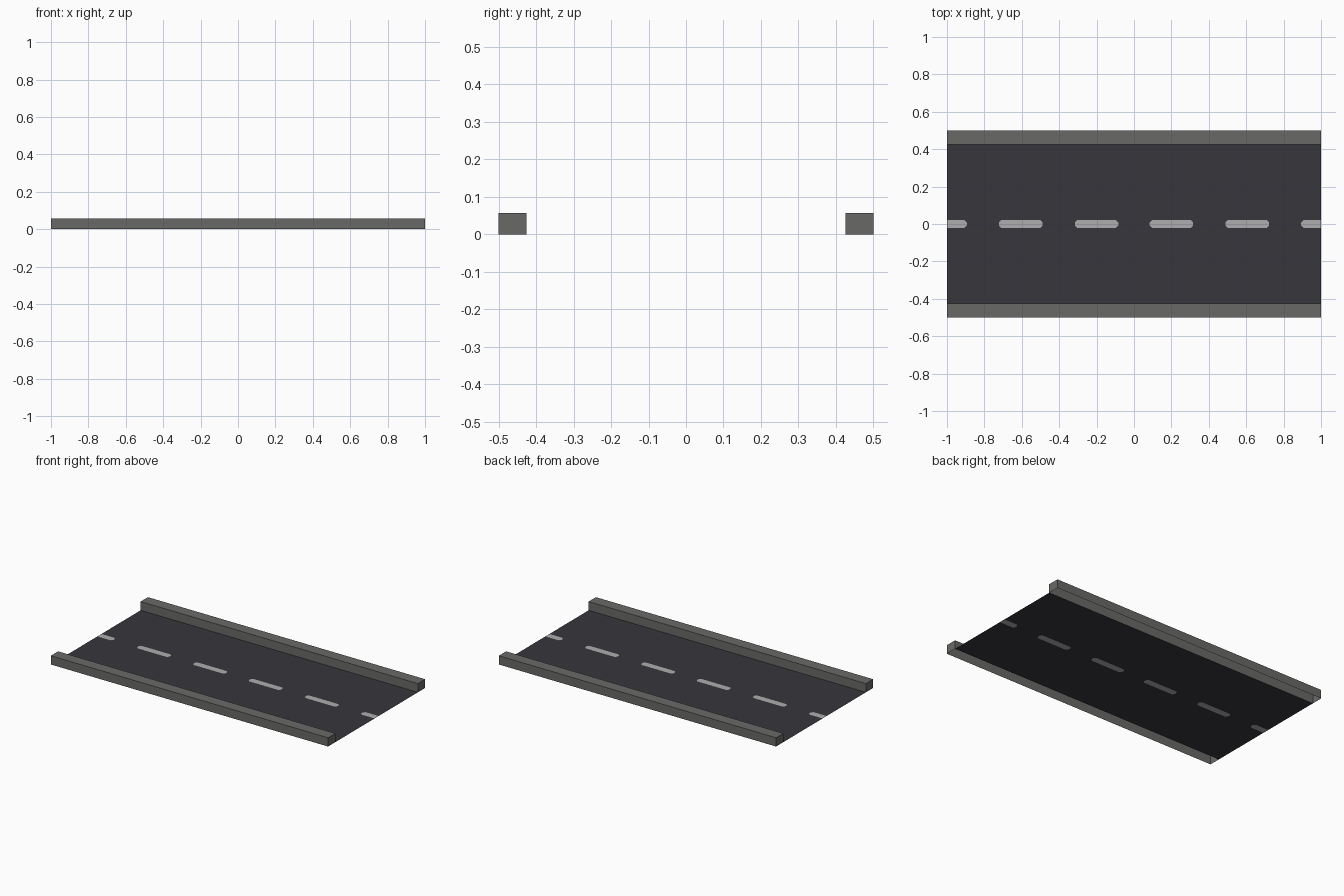
import bpy, bmesh

if "Cube" in bpy.data.objects:
    bpy.data.objects.remove(bpy.data.objects["Cube"])

ROAD_Y, EDGE_Y, CURB_H = 0.425, 0.5, 0.057
HALF, CHAMFER = 0.021, 0.012       # dash half width, clipped corner
DASHES = [-1.01, -0.605, -0.2, 0.2, 0.605, 1.01]
DASH_HALF = 0.116


def material(name, rgb):
    def lin(c):
        c /= 255
        return c / 12.92 if c <= 0.04045 else ((c + 0.055) / 1.055) ** 2.4
    m = bpy.data.materials.new(name)
    m.diffuse_color = (*[lin(c) for c in rgb], 1)
    m.use_nodes = True
    m.node_tree.nodes["Principled BSDF"].inputs["Base Color"].default_value = m.diffuse_color
    return m


asphalt = material("asphalt", (55, 54, 60))
paint = material("white_paint", (174, 174, 174))
concrete = material("curb_concrete", (105, 105, 103))


def finish(bm, name, mats):
    me = bpy.data.meshes.new(name)
    bm.to_mesh(me)
    bm.free()
    for m in mats:
        me.materials.append(m)
    ob = bpy.data.objects.new(name, me)
    bpy.context.collection.objects.link(ob)
    return ob


def dash_end(x, inward):
    """Clipped end of a dash, listed from low y to high y."""
    if abs(x) >= 1:                # dash runs off the tile
        x = max(-1, min(1, x))
        return [(x, -HALF), (x, HALF)]
    xi = x + inward * CHAMFER
    return [(xi, -HALF), (x, -HALF + CHAMFER), (x, HALF - CHAMFER), (xi, HALF)]


# Road surface: two lanes and a centre band of alternating dashes and gaps
bm = bmesh.new()


def add(points, mat):
    f = bm.faces.new([bm.verts.new((x, y, 0)) for x, y in points])
    f.material_index = mat


for y0, y1 in ((-ROAD_Y, -HALF), (HALF, ROAD_Y)):
    add([(-1, y0), (1, y0), (1, y1), (-1, y1)], 0)
ends = [(dash_end(c - DASH_HALF, 1), dash_end(c + DASH_HALF, -1)) for c in DASHES]
for left, right in ends:
    add(right + left[::-1], 1)
for (_, a), (b, _) in zip(ends, ends[1:]):
    add(b + a[::-1], 0)
bmesh.ops.remove_doubles(bm, verts=bm.verts, dist=1e-5)
finish(bm, "road_surface", [asphalt, paint])

# Curbs: long boxes, open underneath
for side, name in ((-1, "front_curb"), (1, "back_curb")):
    bm = bmesh.new()
    bmesh.ops.create_cube(bm, size=1)
    for v in bm.verts:
        v.co.x *= 2
        v.co.y = side * (ROAD_Y + EDGE_Y) / 2 + v.co.y * (EDGE_Y - ROAD_Y)
        v.co.z = (v.co.z + 0.5) * CURB_H
    bm.normal_update()
    bmesh.ops.delete(bm, geom=[f for f in bm.faces if f.normal.z < -0.5],
                     context='FACES_ONLY')
    finish(bm, name, [concrete])
